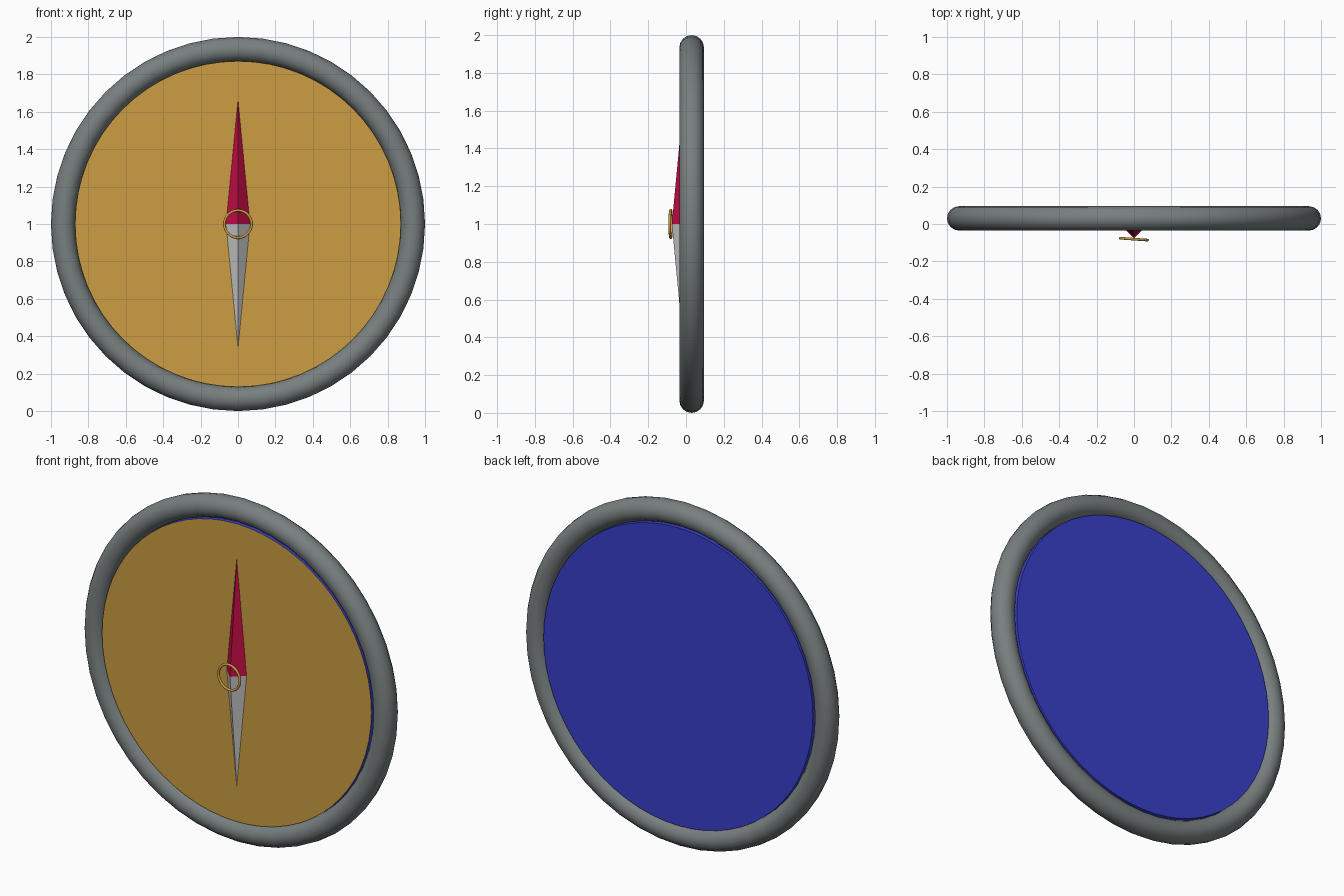
import bpy, bmesh
from math import pi, radians

cube = bpy.data.objects.get("Cube")
if cube:
    bpy.data.objects.remove(cube, do_unlink=True)


def material(name, rgb):
    m = bpy.data.materials.new(name)
    m.use_nodes = True
    m.diffuse_color = (*rgb, 1)
    m.node_tree.nodes["Principled BSDF"].inputs["Base Color"].default_value = (*rgb, 1)
    return m


grey = material("dark grey", (0.19, 0.215, 0.215))
gold = material("gold", (0.60, 0.34, 0.055))
blue = material("blue", (0.042, 0.05, 0.60))
red = material("crimson", (0.56, 0.004, 0.058))
white = material("pale grey", (0.62, 0.62, 0.62))

FACE_Y, BACK_Y, RIM_Y = -0.012, 0.072, 0.03


def ring(name, y, major, minor, mat, sides, tilt=0):
    bpy.ops.mesh.primitive_torus_add(
        location=(0, y, 1), rotation=(pi / 2, 0, tilt), major_radius=major,
        minor_radius=minor, major_segments=sides, minor_segments=16)
    ob = bpy.context.object
    ob.name = name
    ob.data.materials.append(mat)
    bpy.ops.object.shade_smooth()
    return ob


# Outer rim and the small, slightly tilted pivot ring
ring("rim", RIM_Y, 0.935, 0.065, grey, 48)
ring("pivot_ring", -0.081, 0.073, 0.007, gold, 32, radians(-4))

# Dial: gold front, blue side and back
bpy.ops.mesh.primitive_cylinder_add(
    vertices=64, radius=0.871, depth=BACK_Y - FACE_Y,
    location=(0, (FACE_Y + BACK_Y) / 2, 1), rotation=(pi / 2, 0, 0))
dial = bpy.context.object
dial.name = "dial"
dial.data.materials.append(blue)
dial.data.materials.append(gold)
for face in dial.data.polygons:
    face.material_index = int(face.normal.z > 0.5)
bpy.ops.object.shade_smooth_by_angle()


# Needle halves: a raised ridge sloping down to each tip
def needle_half(name, direction, mat):
    bm = bmesh.new()
    ridge = bm.verts.new((0, -0.075, 1))
    tip = bm.verts.new((0, FACE_Y, 1 + 0.665 * direction))
    for side in (-1, 1):
        corner = bm.verts.new((0.064 * side, FACE_Y, 1))
        loop = [ridge, corner, tip]
        if side * direction < 0:
            loop.reverse()
        face = bm.faces.new(loop)
        face.normal_update()
        if face.normal.y > 0:
            face.normal_flip()
    mesh = bpy.data.meshes.new(name)
    bm.to_mesh(mesh)
    bm.free()
    mesh.materials.append(mat)
    bpy.context.collection.objects.link(bpy.data.objects.new(name, mesh))


needle_half("needle_north", 1, red)
needle_half("needle_south", -1, white)
